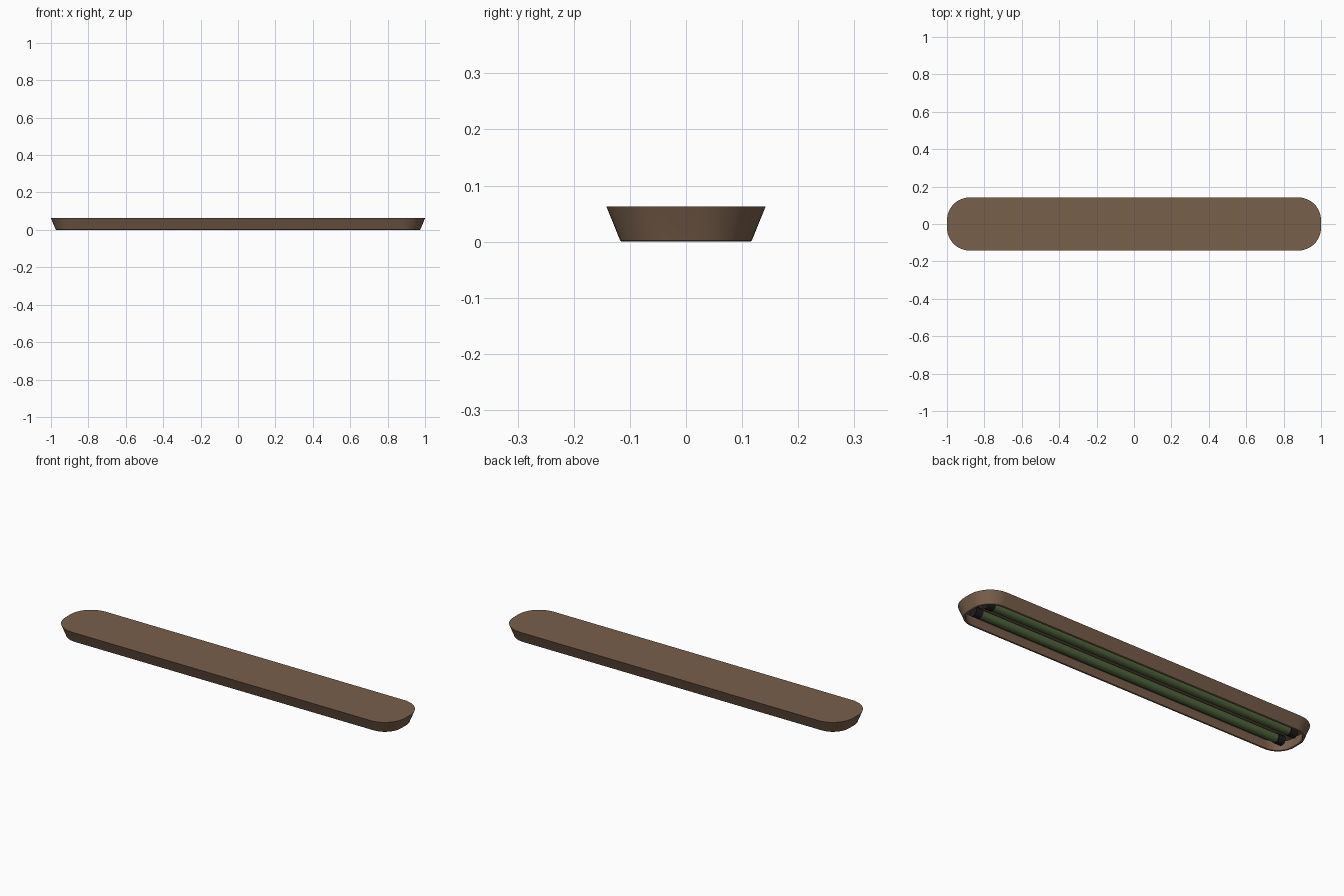
import bpy, bmesh, math
from mathutils import Matrix

if "Cube" in bpy.data.objects:
    bpy.data.objects.remove(bpy.data.objects["Cube"])


def material(name, rgb):
    m = bpy.data.materials.new(name)
    m.diffuse_color = (*rgb, 1)
    m.use_nodes = True
    m.node_tree.nodes["Principled BSDF"].inputs["Base Color"].default_value = m.diffuse_color
    return m


brown = material("brown", (0.19, 0.115, 0.07))
green = material("green", (0.08, 0.13, 0.045))
dark = material("dark", (0.012, 0.012, 0.012))


def finish(name, bm, mat):
    bmesh.ops.recalc_face_normals(bm, faces=bm.faces)
    me = bpy.data.meshes.new(name)
    bm.to_mesh(me)
    bm.free()
    ob = bpy.data.objects.new(name, me)
    bpy.context.collection.objects.link(ob)
    me.materials.append(mat)
    bpy.ops.object.select_all(action='DESELECT')
    ob.select_set(True)
    bpy.context.view_layer.objects.active = ob
    bpy.ops.object.shade_smooth_by_angle(angle=math.radians(35))
    return ob


def ring(bm, inset, z, n=12):
    # rounded rectangle, offset inward from the top outline
    hx, hy, r = 1 - inset, 0.142 - inset, 0.122 - inset
    out = []
    for k, (sx, sy) in enumerate([(1, 1), (-1, 1), (-1, -1), (1, -1)]):
        for i in range(n + 1):
            a = math.pi / 2 * (k + i / n)
            out.append(bm.verts.new((sx * (hx - r) + r * math.cos(a),
                                     sy * (hy - r) + r * math.sin(a), z)))
    return out


# housing: flared tray, rolled rim, open underneath
bm = bmesh.new()
profile = [(0, 0.063), (0.0235, 0.005), (0.0245, 0.002), (0.027, 0.0003), (0.030, 0),
           (0.034, 0.0012), (0.036, 0.005), (0.036, 0.012), (0.022, 0.056)]
rings = [ring(bm, *p) for p in profile]
for a, b in zip(rings, rings[1:]):
    for i in range(len(a)):
        j = (i + 1) % len(a)
        bm.faces.new((a[i], a[j], b[j], b[i]))
bm.faces.new(rings[0])
bm.faces.new(rings[-1])
finish("housing", bm, brown)


def cylinder(name, x, y, z, r, length, mat):
    bm = bmesh.new()
    bmesh.ops.create_cone(bm, cap_ends=True, segments=24, radius1=r, radius2=r, depth=length,
                          matrix=Matrix.Translation((x, y, z)) @ Matrix.Rotation(math.pi / 2, 4, 'Y'))
    finish(name, bm, mat)


# two lamp tubes with an end socket at each side
for side, y in (("front", -0.045), ("back", 0.045)):
    cylinder(side + "_tube", 0, y, 0.030, 0.022, 1.78, green)
    for end, s in (("left", -1), ("right", 1)):
        cylinder(f"{side}_{end}_socket", s * 0.905, y, 0.030, 0.025, 0.04, dark)
